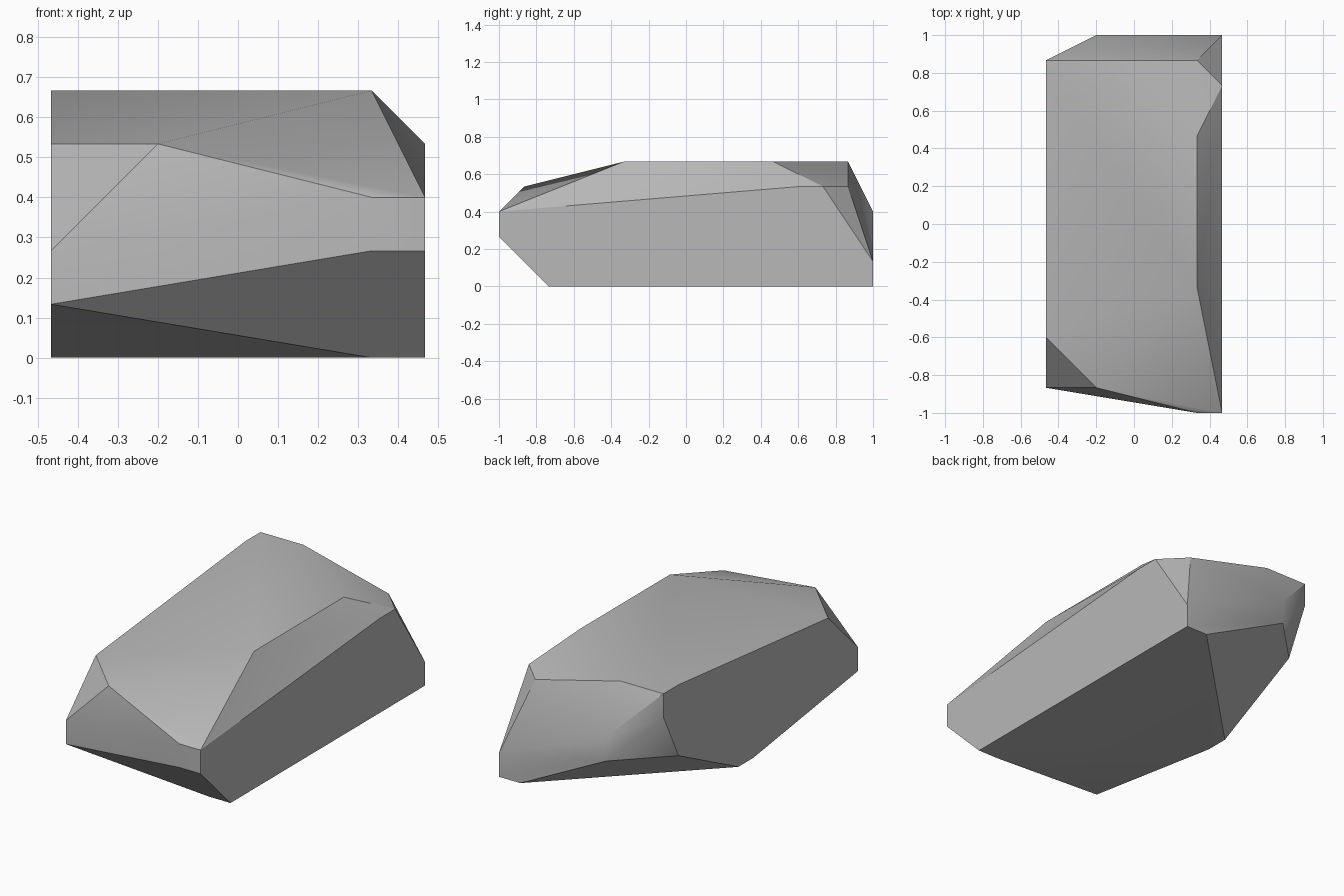
import bpy
import bmesh
import math

default_cube = bpy.data.objects.get("Cube")
if default_cube:
    bpy.data.objects.remove(default_cube, do_unlink=True)

# Stone colour
stone = bpy.data.materials.new("stone_grey")
stone.use_nodes = True
grey = (0.48, 0.48, 0.48, 1.0)
stone.diffuse_color = grey
shader = next(n for n in stone.node_tree.nodes if n.type == "BSDF_PRINCIPLED")
shader.inputs["Base Color"].default_value = grey
shader.inputs["Roughness"].default_value = 0.9

# Corner points of the chipped boulder, in grid cells (width, length, height)
CELLS_WIDE, CELLS_LONG = 7, 15
CELL = 2 / CELLS_LONG

underside = [(0, 8, 0), (0, 9, 0), (6, 2, 0), (7, 2, 0), (7, 15, 0), (6, 15, 0)]
front_end = [(0, 1, 1), (0, 1, 2), (2, 1, 4), (0, 3, 4),
             (6, 0, 2), (7, 0, 2), (6, 0, 3), (7, 0, 3)]
back_end = [(0, 13, 2), (0, 14, 4), (2, 15, 2), (2, 15, 3), (7, 15, 1)]
crown = [(0, 13, 5), (0, 14, 5), (2, 14, 5), (6, 5, 5), (6, 11, 5),
         (6, 14, 4), (7, 12, 4), (7, 13, 4)]


def place(cell):
    """Turn grid cells into a position centred on the ground."""
    i, j, k = cell
    return ((i - CELLS_WIDE / 2) * CELL, (j - CELLS_LONG / 2) * CELL, k * CELL)


# Wrap the corner points in a faceted skin
bm = bmesh.new()
for cell in underside + front_end + back_end + crown:
    bm.verts.new(place(cell))
hull = bmesh.ops.convex_hull(bm, input=bm.verts[:], use_existing_faces=False)
spare = {g for g in hull["geom_interior"] + hull["geom_unused"]
         if isinstance(g, bmesh.types.BMVert)}
bmesh.ops.delete(bm, geom=list(spare), context="VERTS")

# Merge triangles that lie in one plane into clean facets
bmesh.ops.dissolve_limit(bm, angle_limit=math.radians(1),
                         verts=bm.verts[:], edges=bm.edges[:])
bmesh.ops.recalc_face_normals(bm, faces=bm.faces[:])

mesh = bpy.data.meshes.new("boulder")
bm.to_mesh(mesh)
bm.free()
mesh.materials.append(stone)

boulder = bpy.data.objects.new("boulder", mesh)
bpy.context.collection.objects.link(boulder)

# Soft shading across shallow facets, crisp chipped edges
bpy.ops.object.select_all(action="DESELECT")
boulder.select_set(True)
bpy.context.view_layer.objects.active = boulder
bpy.ops.object.shade_smooth_by_angle(angle=math.radians(30))
